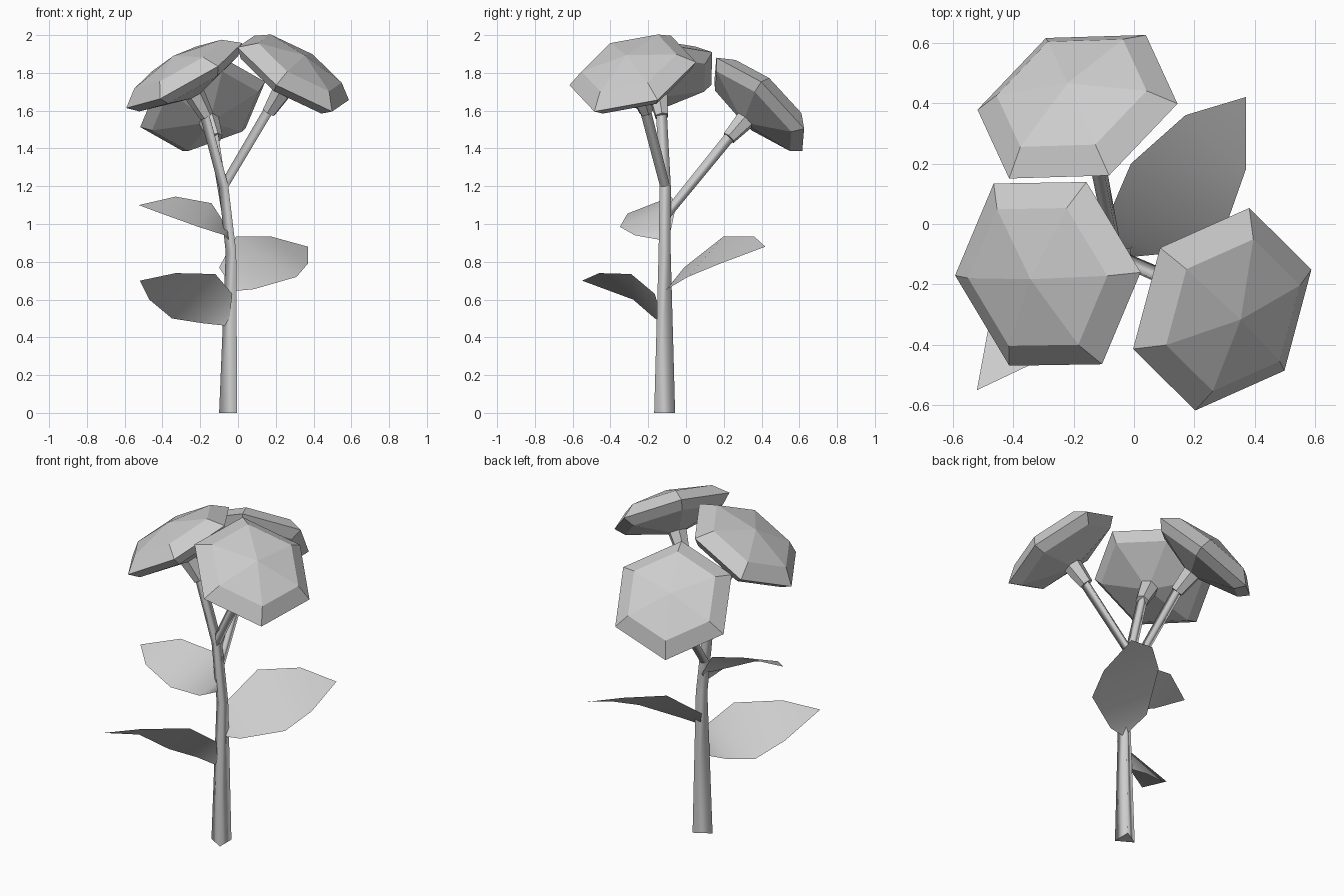
import bpy, bmesh, math
from mathutils import Vector

cube = bpy.data.objects.get("Cube")
if cube:
    bpy.data.objects.remove(cube, do_unlink=True)

grey = bpy.data.materials.new("mid grey")
grey.use_nodes = True
colour = (0.61, 0.61, 0.61, 1)
grey.diffuse_color = colour
grey.node_tree.nodes["Principled BSDF"].inputs["Base Color"].default_value = colour


def finish(name, bm, smooth=False, solid=True):
    if solid:
        bmesh.ops.recalc_face_normals(bm, faces=bm.faces)
    for face in bm.faces:
        face.smooth = smooth and len(face.verts) == 4 or not solid
    mesh = bpy.data.meshes.new(name)
    bm.to_mesh(mesh)
    bm.free()
    mesh.materials.append(grey)
    obj = bpy.data.objects.new(name, mesh)
    bpy.context.collection.objects.link(obj)


def ring(bm, centre, u, v, sides, radius, start=0.0):
    angles = [start + math.tau * i / sides for i in range(sides)]
    return [bm.verts.new(centre + (u * math.cos(a) + v * math.sin(a)) * radius)
            for a in angles]


def bridge(bm, lower, upper):
    n = len(lower)
    for i in range(n):
        j = (i + 1) % n
        bm.faces.new((lower[i], lower[j], upper[j], upper[i]))


# Three-sided tapering stalk along a path of (point, radius)
def stalk(name, path):
    bm = bmesh.new()
    points = [Vector(p) for p, r in path]
    rings = []
    for i, (p, r) in enumerate(path):
        along = points[min(i + 1, len(points) - 1)] - points[max(i - 1, 0)]
        turn = Vector((0, 0, 1)).rotation_difference(along)
        u, v = turn @ Vector((1, 0, 0)), turn @ Vector((0, 1, 0))
        rings.append(ring(bm, points[i], u, v, 3, r, -math.pi / 3))
    for vert in rings[0]:
        vert.co.z = points[0].z if points[0].z == 0 else vert.co.z
    for low, high in zip(rings, rings[1:]):
        bridge(bm, low, high)
    bm.faces.new(rings[0])
    bm.faces.new(rings[-1])
    finish(name, bm, smooth=True)


# Six-sided flower head with a calyx; returns the point where its stalk joins
def flower(name, centre, u, v):
    c = Vector(centre)
    n = Vector(u).cross(Vector(v)).normalized()
    u = Vector(u).normalized()
    v = n.cross(u)
    bm = bmesh.new()
    profile = [(0.05, -0.12), (0.3, -0.05), (0.352, 0), (0.264, 0.07)]
    rings = [ring(bm, c + n * h, u, v, 6, r) for r, h in profile]
    for low, high in zip(rings, rings[1:]):
        bridge(bm, low, high)
    bm.faces.new(rings[0])
    apex = bm.verts.new(c + n * 0.12)
    for i in range(6):
        bm.faces.new((rings[-1][i], rings[-1][(i + 1) % 6], apex))
    finish(name + "_head", bm)

    bm = bmesh.new()
    low = ring(bm, c - n * 0.25, u, v, 6, 0.038)
    high = ring(bm, c - n * 0.11, u, v, 6, 0.056)
    bridge(bm, low, high)
    bm.faces.new(low)
    bm.faces.new(high)
    finish(name + "_calyx", bm)
    return c - n * 0.24


# Thin leaf: rows of paired edge points between base and tip
def leaf(name, base, rows, tip):
    bm = bmesh.new()
    pairs = [[bm.verts.new(p) for p in row] for row in rows]
    b, t = bm.verts.new(base), bm.verts.new(tip)
    bm.faces.new((b, pairs[0][1], pairs[0][0]))
    for (l0, r0), (l1, r1) in zip(pairs, pairs[1:]):
        bm.faces.new((l0, r0, r1, l1))
    bm.faces.new((pairs[-1][0], pairs[-1][1], t))
    bm.normal_update()
    if sum(f.normal.z for f in bm.faces) < 0:
        bmesh.ops.reverse_faces(bm, faces=bm.faces)
    finish(name, bm, solid=False)


# Flower heads
right_join = flower("front_right_flower", (-0.285, -0.165, 1.786),
                    (-0.305, -0.005, -0.171), (0.029, -0.346, -0.043))
left_join = flower("front_left_flower", (0.292, -0.282, 1.796),
                   (0.296, 0.132, -0.14), (-0.065, 0.312, 0.15))
back_join = flower("back_flower", (-0.187, 0.388, 1.633),
                   (0.332, 0.01, 0.12), (0.076, 0.269, -0.215))

# Main stem and the two branches
fork = (-0.068, -0.11, 1.2)
stalk("main_stem", [((-0.036, -0.113, 0), 0.064), ((-0.028, -0.113, 0.85), 0.037),
                    (fork, 0.034), (right_join, 0.033)])
stalk("left_branch", [(fork, 0.03), (left_join, 0.033)])
stalk("back_branch", [((-0.055, -0.11, 1.04), 0.028), (back_join, 0.033)])

# Leaves
leaf("lower_leaf", (-0.05, -0.12, 0.46),
     [((-0.03, -0.165, 0.63), (-0.19, -0.12, 0.475)),
      ((-0.12, -0.29, 0.735), (-0.35, -0.165, 0.5)),
      ((-0.33, -0.46, 0.74), (-0.47, -0.28, 0.6))],
     (-0.52, -0.55, 0.7))
leaf("middle_leaf", (-0.02, -0.11, 0.645),
     [((-0.1, -0.01, 0.77), (0.085, -0.1, 0.655)),
      ((-0.01, 0.2, 0.935), (0.31, 0.01, 0.72)),
      ((0.17, 0.36, 0.935), (0.37, 0.18, 0.79))],
     (0.37, 0.42, 0.88))
leaf("upper_leaf", (-0.05, -0.13, 0.915),
     [((-0.05, -0.08, 0.97), (-0.07, -0.27, 0.94)),
      ((-0.14, -0.05, 1.11), (-0.21, -0.35, 0.985)),
      ((-0.33, -0.08, 1.145), (-0.405, -0.31, 1.055))],
     (-0.525, -0.19, 1.1))
